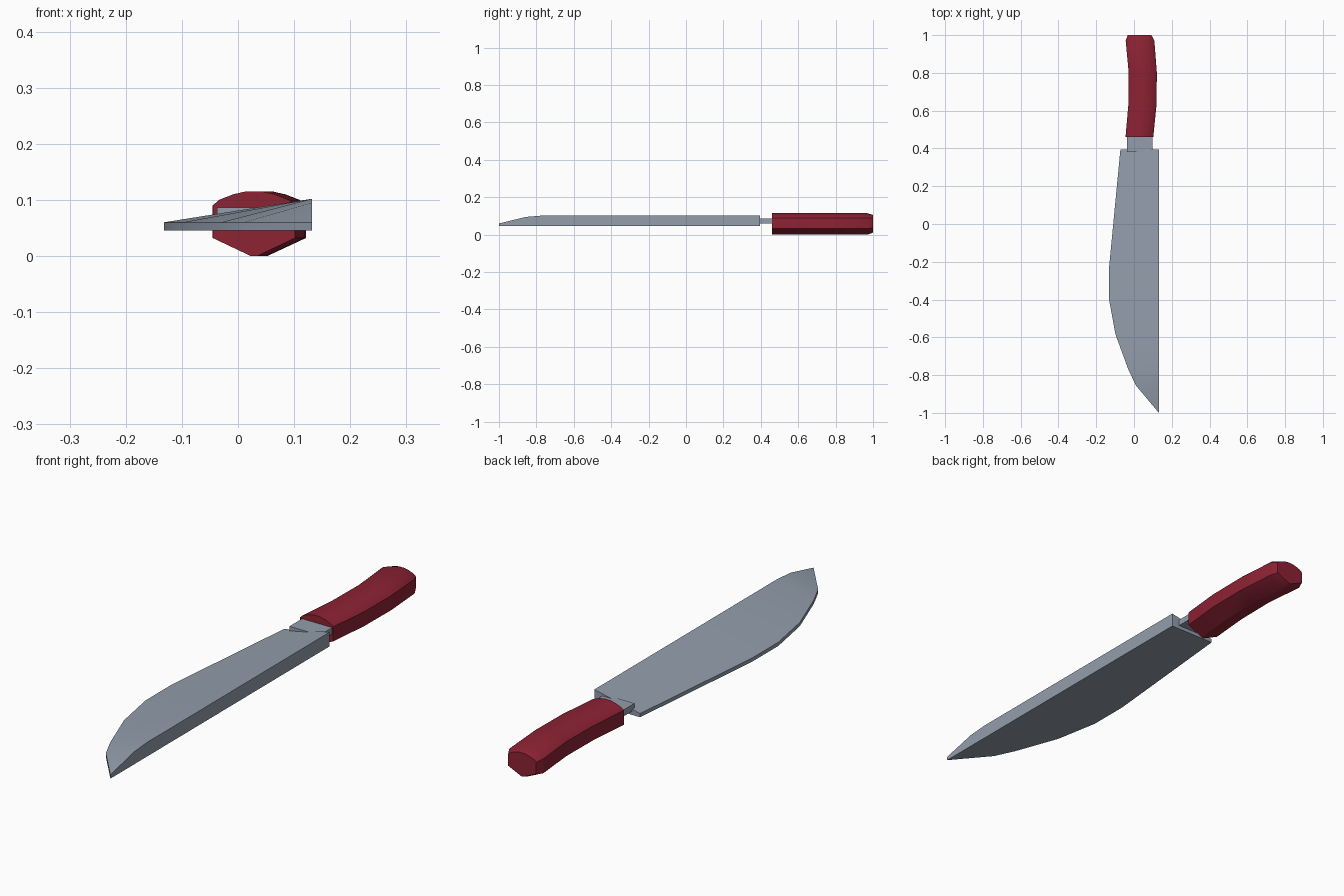
import bpy, bmesh, math

if "Cube" in bpy.data.objects:
    bpy.data.objects.remove(bpy.data.objects["Cube"])


def material(name, rgb):
    m = bpy.data.materials.new(name)
    m.diffuse_color = (*rgb, 1)
    m.use_nodes = True
    m.node_tree.nodes["Principled BSDF"].inputs["Base Color"].default_value = m.diffuse_color
    return m


steel = material("steel grey", (0.29, 0.34, 0.41))
red = material("dark red", (0.27, 0.016, 0.034))


def loft(name, rings, mat):
    """Skin a list of equal-length closed rings and cap both ends."""
    bm = bmesh.new()
    vs = [[bm.verts.new(p) for p in ring] for ring in rings]
    n = len(vs[0])
    for a, b in zip(vs, vs[1:]):
        for i in range(n):
            j = (i + 1) % n
            bm.faces.new((a[i], a[j], b[j], b[i]))
    bm.faces.new(vs[0])
    bm.faces.new(vs[-1])
    bmesh.ops.remove_doubles(bm, verts=bm.verts, dist=1e-5)
    bmesh.ops.recalc_face_normals(bm, faces=bm.faces)
    me = bpy.data.meshes.new(name)
    bm.to_mesh(me)
    bm.free()
    me.materials.append(mat)
    ob = bpy.data.objects.new(name, me)
    bpy.context.collection.objects.link(ob)
    bpy.ops.object.select_all(action='DESELECT')
    ob.select_set(True)
    bpy.context.view_layer.objects.active = ob
    bpy.ops.object.shade_smooth_by_angle(angle=math.radians(25))
    return ob


# Blade: wedge section from thick spine to thin cutting edge
# (y, cutting edge x, spine height)
spine_x, base_z, edge_z = 0.132, 0.045, 0.06
stations = [(0.395, -0.072, 0.102), (-0.23, -0.132, 0.102), (-0.40, -0.132, 0.102),
            (-0.585, -0.098, 0.102), (-0.77, -0.03, 0.102), (-0.855, 0.01, 0.095),
            (-1.0, spine_x, 0.06)]
loft("blade", [[(x, y, base_z), (spine_x, y, base_z), (spine_x, y, z), (x, y, edge_z)]
               for y, x, z in stations], steel)

# Tang: flat bar joining blade and handle
loft("tang", [[(-0.037, y, 0.06), (0.097, y, 0.06), (0.097, y, 0.086), (-0.037, y, 0.086)]
              for y in (0.38, 0.48)], steel)

# Handle: curved grip with V-shaped belly and rounded top
# section as (fraction of half width, z)
half = [(0.08, 0.0), (1, 0.032), (1, 0.09), (0.85, 0.1), (0.5, 0.11), (0.2, 0.115)]
section = half + [(-u, z) for u, z in reversed(half)]
# (y, left x, right x, height scale)
grip = [(0.46, -0.045, 0.102, 1), (0.63, -0.03, 0.119, 1), (0.80, -0.028, 0.121, 1),
        (0.97, -0.044, 0.108, 1), (1.0, -0.033, 0.092, 0.82)]
loft("handle", [[((a + b) / 2 + u * (b - a) / 2, y, 0.06 + (z - 0.06) * s)
                 for u, z in section] for y, a, b, s in grip], red)
